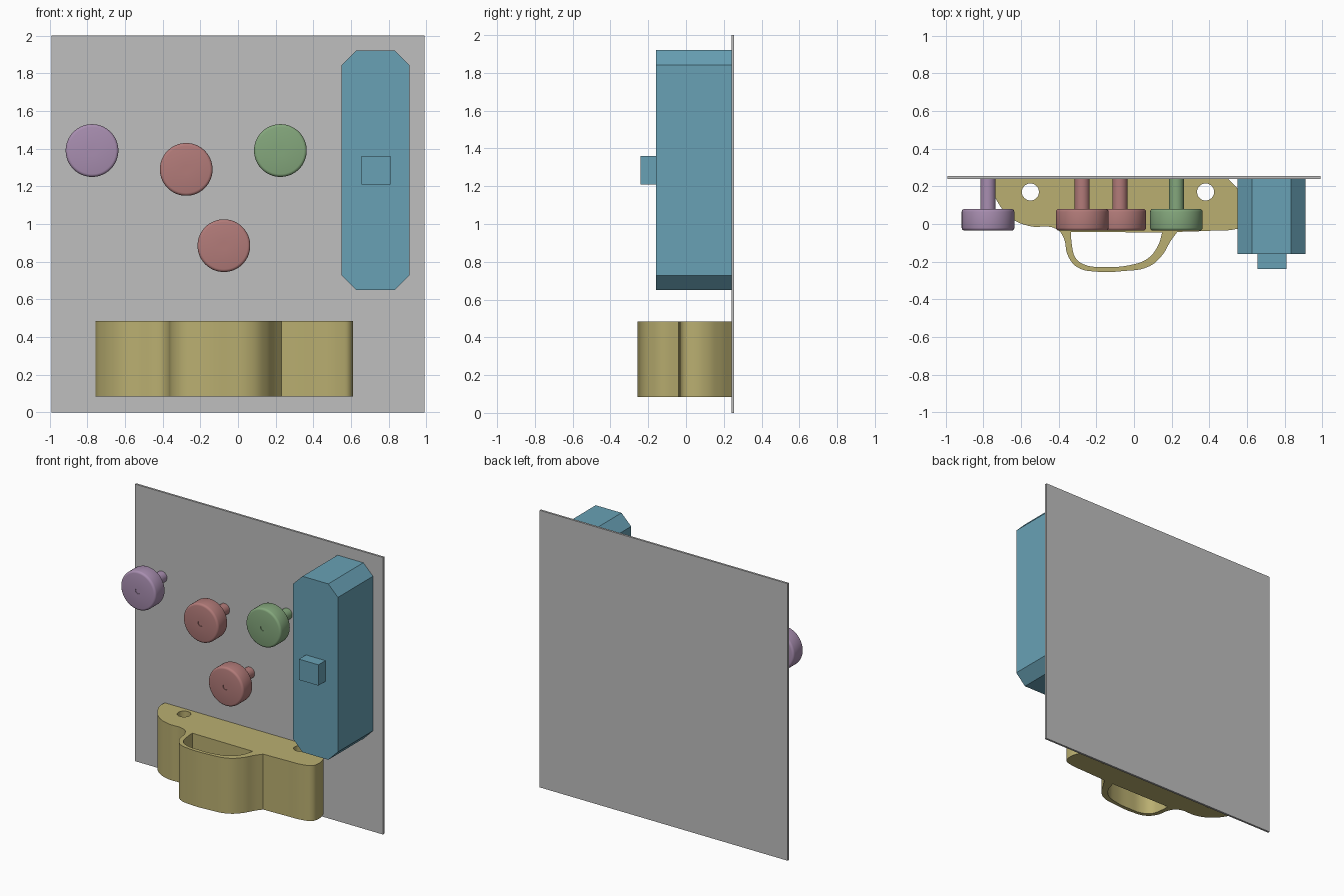
import bpy, bmesh, math

if "Cube" in bpy.data.objects:
    bpy.data.objects.remove(bpy.data.objects["Cube"])


def material(name, rgb):
    m = bpy.data.materials.new(name)
    m.diffuse_color = (*rgb, 1)
    m.use_nodes = True
    m.node_tree.nodes["Principled BSDF"].inputs["Base Color"].default_value = m.diffuse_color
    return m


GREY = material("light grey", (0.522, 0.522, 0.522))
BLUE = material("steel blue", (0.138, 0.356, 0.462))
YELLOW = material("dull yellow", (0.491, 0.429, 0.165))
PURPLE = material("soft purple", (0.392, 0.270, 0.434))
RED = material("dusty red", (0.445, 0.198, 0.191))
GREEN = material("soft green", (0.231, 0.386, 0.202))


def finish(bm, name, mat):
    bmesh.ops.remove_doubles(bm, verts=bm.verts, dist=1e-5)
    bmesh.ops.recalc_face_normals(bm, faces=bm.faces)
    me = bpy.data.meshes.new(name)
    bm.to_mesh(me)
    bm.free()
    me.materials.append(mat)
    ob = bpy.data.objects.new(name, me)
    bpy.context.collection.objects.link(ob)
    return ob


def smooth(ob):
    bpy.ops.object.select_all(action='DESELECT')
    ob.select_set(True)
    bpy.context.view_layer.objects.active = ob
    bpy.ops.object.shade_smooth_by_angle(angle=math.radians(35))


def block(name, mat, x0, x1, y0, y1, z0, z1, cut=0.0):
    """Box along y, with optionally cut corners in the xz outline."""
    c = cut
    if c:
        pts = [(x0 + c, z0), (x1 - c, z0), (x1, z0 + c), (x1, z1 - c),
               (x1 - c, z1), (x0 + c, z1), (x0, z1 - c), (x0, z0 + c)]
    else:
        pts = [(x0, z0), (x1, z0), (x1, z1), (x0, z1)]
    bm = bmesh.new()
    front = [bm.verts.new((x, y0, z)) for x, z in pts]
    back = [bm.verts.new((x, y1, z)) for x, z in pts]
    bm.faces.new(front)
    bm.faces.new(back)
    for i in range(len(pts)):
        j = (i + 1) % len(pts)
        bm.faces.new((front[i], front[j], back[j], back[i]))
    return finish(bm, name, mat)


def knob(name, mat, cx, cz, n=64):
    """Turned knob with its stem, profile of (radius, y)."""
    prof = [(0.02, -0.031), (0.02, -0.035), (0.125, -0.035), (0.132, -0.033),
            (0.138, -0.027), (0.14, -0.02), (0.14, 0.065), (0.138, 0.072),
            (0.132, 0.078), (0.125, 0.08), (0.04, 0.08), (0.04, 0.24)]
    bm = bmesh.new()
    rings = [[bm.verts.new((cx + r * math.cos(a), y, cz + r * math.sin(a)))
              for a in (2 * math.pi * k / n for k in range(n))] for r, y in prof]
    for a, b in zip(rings, rings[1:]):
        for i in range(n):
            j = (i + 1) % n
            bm.faces.new((a[i], a[j], b[j], b[i]))
    bm.faces.new(rings[0])
    bm.faces.new(rings[-1])
    smooth(finish(bm, name, mat))


# Back panel
block("back_panel", GREY, -0.99, 0.99, 0.24, 0.255, 0, 2)

# Tall housing with cut corners and its square button
block("tall_housing", BLUE, 0.55, 0.91, -0.16, 0.24, 0.65, 1.92, 0.077)
block("square_button", BLUE, 0.655, 0.81, -0.24, -0.16, 1.21, 1.36)

# Round knobs
knob("left_knob", PURPLE, -0.775, 1.39)
knob("middle_knob", RED, -0.275, 1.29)
knob("lower_knob", RED, -0.075, 0.885)
knob("right_knob", GREEN, 0.225, 1.39)

# Handle bracket: extruded outline with a grip opening and two bolt holes
# (a third value marks a sharp corner)
outline = [(-0.75, 0.24, 1), (-0.755, 0.2), (-0.72, 0.11), (-0.65, 0.03),
           (-0.56, -0.01), (-0.41, -0.027), (-0.375, -0.07), (-0.35, -0.17),
           (-0.3, -0.23), (-0.2, -0.253), (-0.06, -0.25), (0.08, -0.225),
           (0.15, -0.165), (0.195, -0.09), (0.23, -0.042, 1), (0.4, -0.036),
           (0.55, -0.025), (0.595, -0.005), (0.61, 0.04), (0.6, 0.11),
           (0.56, 0.175), (0.5, 0.24, 1)]
opening = [(-0.335, -0.042, 1), (-0.33, -0.11), (-0.31, -0.18), (-0.265, -0.215),
           (-0.15, -0.228), (-0.02, -0.218), (0.07, -0.185), (0.125, -0.12),
           (0.15, -0.045, 1)]
holes = [[(cx + 0.045 * math.cos(k * math.pi / 4), 0.17 + 0.045 * math.sin(k * math.pi / 4))
          for k in range(8)] for cx in (-0.55, 0.38)]

cu = bpy.data.curves.new("bracket_outline", 'CURVE')
cu.dimensions = '2D'
cu.fill_mode = 'BOTH'
cu.extrude = 0.2
cu.resolution_u = 6
for loop in [outline, opening] + holes:
    sp = cu.splines.new('BEZIER')
    sp.bezier_points.add(len(loop) - 1)
    sp.use_cyclic_u = True
    for bp, p in zip(sp.bezier_points, loop):
        bp.co = (p[0], p[1], 0)
        kind = 'VECTOR' if len(p) == 3 else 'AUTO'
        bp.handle_left_type = bp.handle_right_type = kind
tmp = bpy.data.objects.new("bracket_outline", cu)
bpy.context.collection.objects.link(tmp)
bpy.context.view_layer.update()
mesh = bpy.data.meshes.new_from_object(tmp.evaluated_get(bpy.context.evaluated_depsgraph_get()))
bm = bmesh.new()
bm.from_mesh(mesh)
bpy.data.objects.remove(tmp)
bpy.data.meshes.remove(mesh)
for v in bm.verts:
    v.co.z += 0.285
smooth(finish(bm, "handle_bracket", YELLOW))
